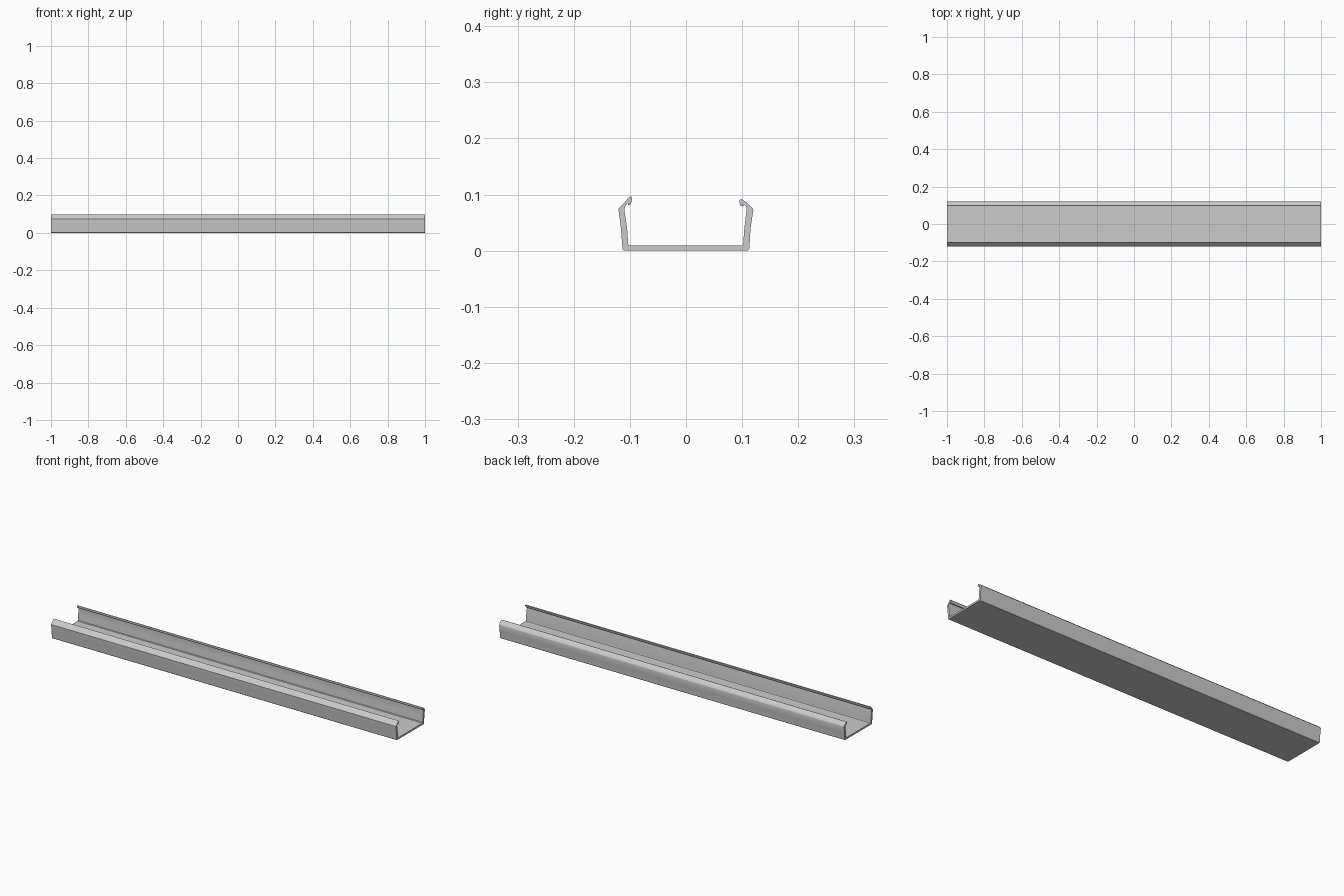
import bpy, bmesh

# Cross-section (y, z): right flange from outer foot up over the hooked lip to inner foot
right = [(0.110, 0.0), (0.113, 0.004), (0.115, 0.040), (0.120, 0.072), (0.119, 0.075),
         (0.108, 0.086), (0.099, 0.092), (0.096, 0.091), (0.095, 0.086), (0.097, 0.080),
         (0.102, 0.079), (0.103, 0.083), (0.107, 0.079), (0.108, 0.073),
         (0.104, 0.040), (0.102, 0.012), (0.099, 0.009)]
# Left flange, with its slightly taller lip, from inner foot to outer foot
left = [(-0.101, 0.009), (-0.103, 0.012), (-0.105, 0.040), (-0.110, 0.074), (-0.108, 0.079),
        (-0.103, 0.086), (-0.103, 0.081), (-0.099, 0.082), (-0.097, 0.087),
        (-0.096, 0.094), (-0.098, 0.097), (-0.103, 0.094), (-0.110, 0.085),
        (-0.120, 0.075), (-0.120, 0.071), (-0.116, 0.040), (-0.113, 0.002), (-0.111, 0.0)]


def extrude_profile(name, profile, length):
    bm = bmesh.new()
    face = bm.faces.new([bm.verts.new((-length / 2, y, z)) for y, z in profile])
    ext = bmesh.ops.extrude_face_region(bm, geom=[face], use_keep_orig=True)
    moved = [g for g in ext["geom"] if isinstance(g, bmesh.types.BMVert)]
    bmesh.ops.translate(bm, verts=moved, vec=(length, 0, 0))
    bmesh.ops.recalc_face_normals(bm, faces=bm.faces)
    mesh = bpy.data.meshes.new(name)
    bm.to_mesh(mesh)
    bm.free()
    obj = bpy.data.objects.new(name, mesh)
    bpy.context.collection.objects.link(obj)
    return obj


# Channel rail: the section swept along its full length
rail = extrude_profile("channel_rail", right + left, 2.0)
bpy.context.view_layer.objects.active = rail
rail.select_set(True)
bpy.ops.object.shade_smooth_by_angle(angle=0.5)
